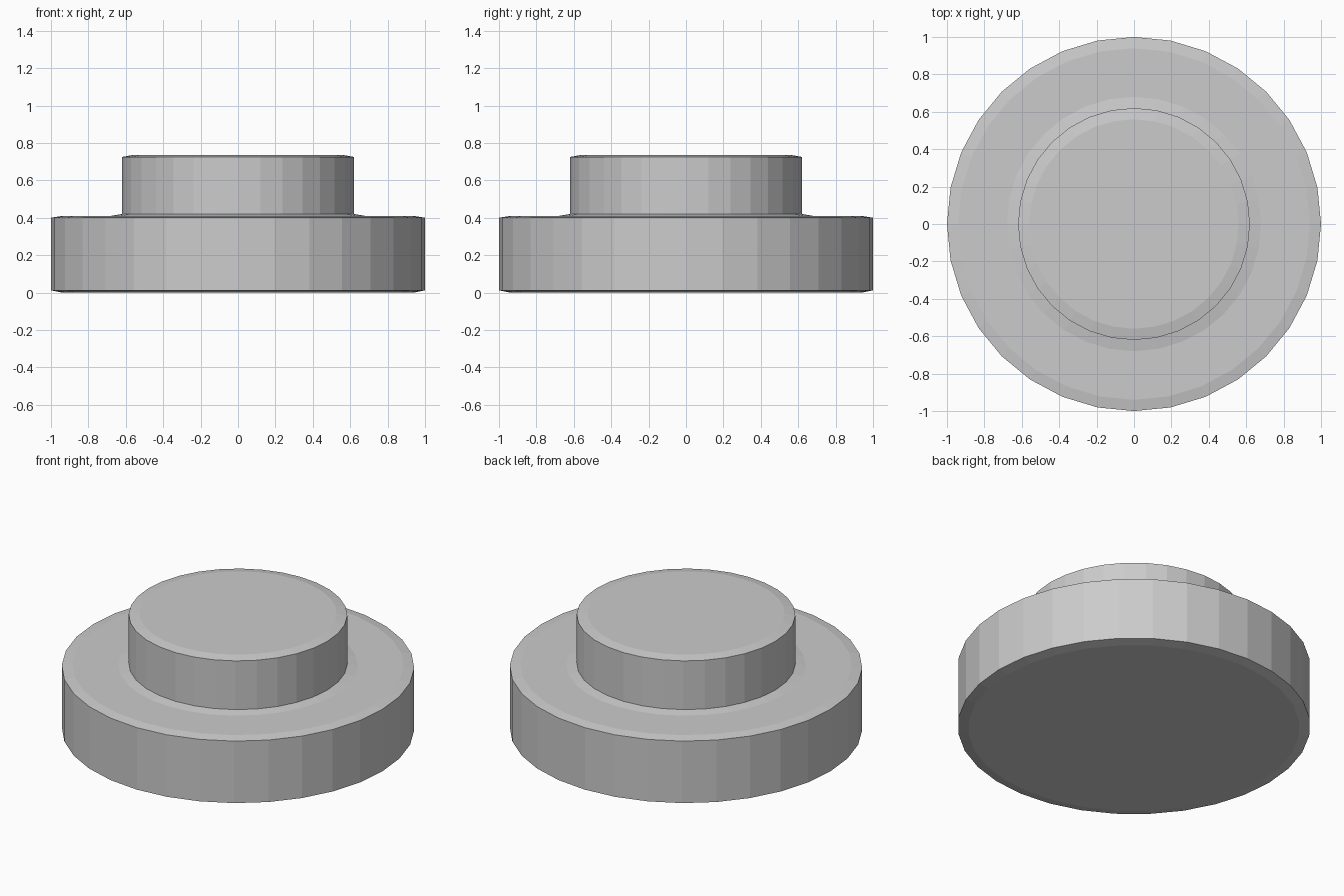
import bpy, bmesh
from math import cos, sin, tau

if "Cube" in bpy.data.objects:
    bpy.data.objects.remove(bpy.data.objects["Cube"])

SIDES = 32

# Stepped profile (radius, height) from the underside to the top
profile = [
    (0.94, 0.0), (1.0, 0.012), (1.0, 0.40), (0.94, 0.41),    # wide base disc
    (0.68, 0.41), (0.62, 0.42), (0.62, 0.725), (0.56, 0.736),  # raised hub
]


def lathe(name, points, sides):
    bm = bmesh.new()
    rings = [[bm.verts.new((r * cos(tau * i / sides), r * sin(tau * i / sides), z))
              for i in range(sides)] for r, z in points]
    for low, high in zip(rings, rings[1:]):
        for i in range(sides):
            j = (i + 1) % sides
            bm.faces.new((low[i], low[j], high[j], high[i]))
    # Flat caps
    bm.faces.new(rings[0][::-1])
    bm.faces.new(rings[-1])
    mesh = bpy.data.meshes.new(name)
    bm.to_mesh(mesh)
    bm.free()
    obj = bpy.data.objects.new(name, mesh)
    bpy.context.collection.objects.link(obj)
    return obj


# Flat-shaded stepped disc
lathe("stepped_disc", profile, SIDES)
